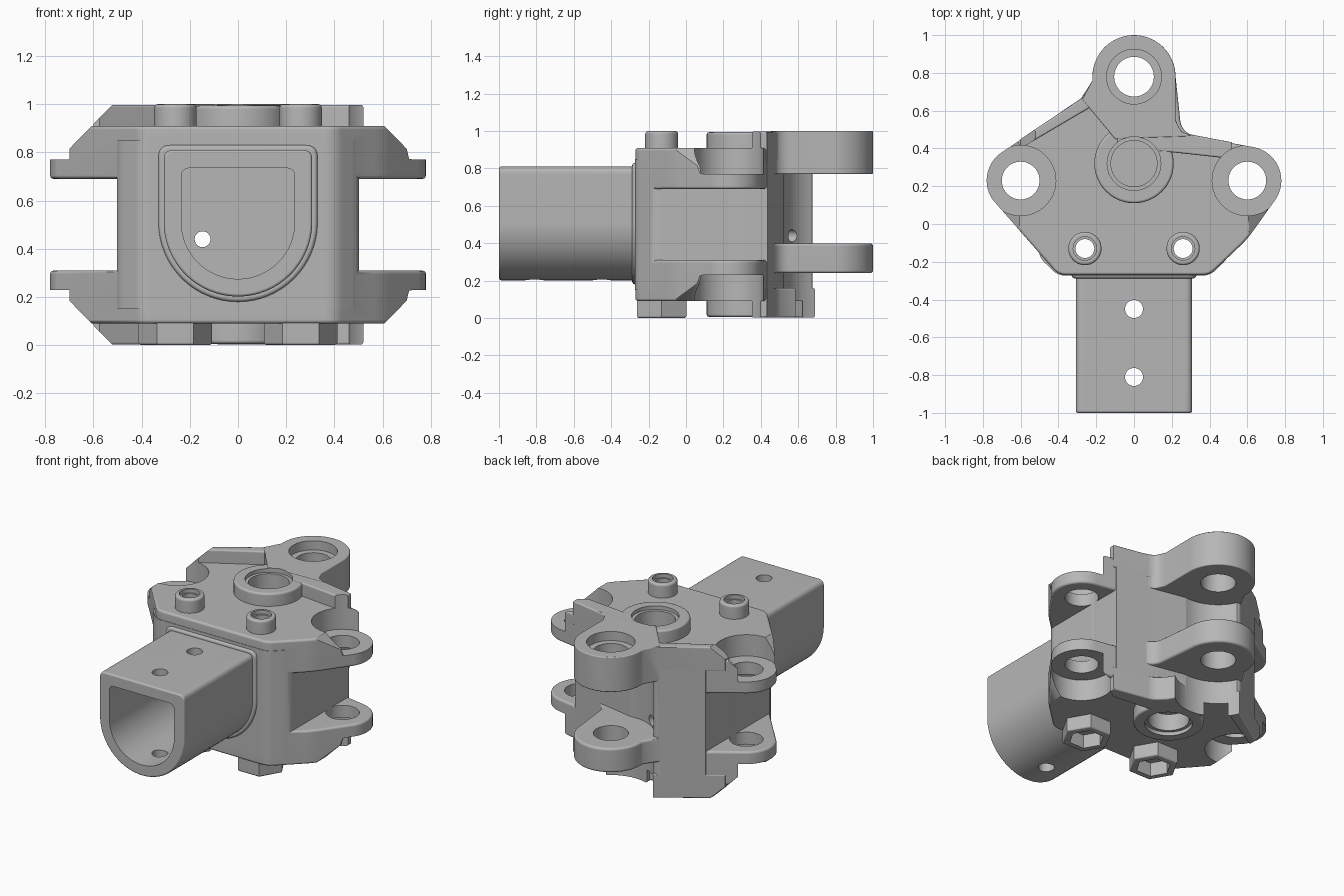
import bpy, bmesh
from math import sin, cos, pi, radians
from mathutils import Matrix, Vector

if "Cube" in bpy.data.objects:
    bpy.data.objects.remove(bpy.data.objects["Cube"], do_unlink=True)

grey = bpy.data.materials.new("cast metal grey")
grey.use_nodes = True
grey.diffuse_color = (0.47, 0.47, 0.47, 1)
grey.node_tree.nodes["Principled BSDF"].inputs["Base Color"].default_value = (0.47, 0.47, 0.47, 1)


def arc(cx, cy, r, a0, a1, n=20):
    return [(cx + r * cos(radians(a0 + (a1 - a0) * i / n)),
             cy + r * sin(radians(a0 + (a1 - a0) * i / n))) for i in range(n + 1)]


def circle(cx, cy, r, n=48):
    return [(cx + r * cos(2 * pi * i / n), cy + r * sin(2 * pi * i / n)) for i in range(n)]


def rounded(points, n=6):
    """Round every corner that carries a third value, its setback."""
    out = []
    for i, p in enumerate(points):
        c = Vector(p[:2])
        if len(p) == 2:
            out.append(c)
            continue
        a = Vector(points[i - 1][:2]) - c
        b = Vector(points[(i + 1) % len(points)][:2]) - c
        a, b = c + a.normalized() * p[2], c + b.normalized() * p[2]
        for k in range(n + 1):
            t = k / n
            out.append(a * (1 - t) ** 2 + c * 2 * t * (1 - t) + b * t * t)
    return out


def prism(name, points, z0, z1, bevel=0.0, along_y=False):
    """Extrude an outline; along_y turns (x, z) outlines so depth runs to -y."""
    bm = bmesh.new()
    pts = rounded(points)
    low = [bm.verts.new((p[0], p[1], z0)) for p in pts]
    top = [bm.verts.new((p[0], p[1], z1)) for p in pts]
    caps = [bm.faces.new(low), bm.faces.new(top)]
    for i in range(len(pts)):
        j = (i + 1) % len(pts)
        bm.faces.new((low[i], low[j], top[j], top[i]))
    bmesh.ops.recalc_face_normals(bm, faces=bm.faces)
    if bevel:
        edges = list({e for f in caps for e in f.edges})
        bmesh.ops.bevel(bm, geom=edges, offset=bevel, segments=3, profile=0.5,
                        affect='EDGES', clamp_overlap=True)
    if along_y:
        bmesh.ops.transform(bm, matrix=Matrix.Rotation(pi / 2, 4, 'X'), verts=bm.verts)
    me = bpy.data.meshes.new(name)
    bm.to_mesh(me)
    bm.free()
    ob = bpy.data.objects.new(name, me)
    bpy.context.scene.collection.objects.link(ob)
    return ob


def combine(target, other, operation, keep=False):
    mod = target.modifiers.new("join", 'BOOLEAN')
    mod.operation, mod.solver, mod.object = operation, 'EXACT', other
    deps = bpy.context.evaluated_depsgraph_get()
    mesh = bpy.data.meshes.new_from_object(target.evaluated_get(deps))
    target.modifiers.clear()
    target.data = mesh
    if not keep:
        bpy.data.objects.remove(other, do_unlink=True)


def span(z0, z1, flip):
    return (1 - z1, 1 - z0) if flip else (z0, z1)


def d_shape(r, top, corner):
    return [(r, top, corner), (-r, top, corner)] + arc(0, 0.51, r, 180, 360, 32)


# Central column
body = prism("bracket_body", [
    (-0.402, -0.273, 0.04), (0.402, -0.273, 0.04), (0.503, -0.176, 0.04), (0.503, 0.436),
    (0.26, 0.478), (0.0, 0.53), (-0.25, 0.684, 0.03), (-0.503, 0.515), (-0.503, -0.176, 0.04)],
    0.15, 0.85)

# Flanges, raised rims and centre bosses, above and below
flange = ([(-0.4, -0.27, 0.04), (0.4, -0.27, 0.04), (0.6, -0.08, 0.05)]
          + arc(0.6, 0.23, 0.18, -33, 80) + [(0.26, 0.475), (0.0, 0.53), (-0.25, 0.68, 0.03)]
          + arc(-0.6, 0.23, 0.18, 125, 213))
rim = [(0.2, 0.38, 0.03), (0.52, 0.345), (0.52, 0.432), (0.26, 0.482, 0.03), (0.2, 0.54),
       (0.1, 0.7), (-0.2, 0.72), (-0.25, 0.685), (-0.6, 0.45), (-0.6, 0.4),
       (-0.2, 0.635, 0.04), (-0.09, 0.56, 0.04), (-0.09, 0.4)]
for flip in (False, True):
    combine(body, prism("flange", flange, *span(0.69, 0.91, flip), 0.015), 'UNION')
    combine(body, prism("rim", rim, *span(0.84, 0.997, flip), 0.01), 'UNION')
    combine(body, prism("centre_boss", circle(0, 0.32, 0.21), *span(0.83, 0.994, flip), 0.014), 'UNION')

# Rear lugs
upper_lug = ([(-0.1, 0.45), (0.32, 0.465), (0.25, 0.485, 0.03), (0.22, 0.55)]
             + arc(0, 0.78, 0.22, 0, 185, 32) + [(-0.275, 0.66)])
lower_lug = ([(-0.25, 0.42), (0.34, 0.45), (0.25, 0.5, 0.05)]
             + arc(0, 0.78, 0.22, 0, 185, 32) + [(-0.29, 0.65)])
lugs = [prism("upper_rear_lug", upper_lug, 0.77, 1.0, 0.015),
        prism("lower_rear_lug", lower_lug, 0.24, 0.4, 0.015)]

# Bolt bosses on top, hexagonal nut seats below, collar for the socket
bosses = []
for x in (-0.26, 0.26):
    bosses.append(prism("bolt_boss", circle(x, -0.13, 0.088), 0.85, 1.0, 0.015))
    bosses.append(prism("nut_seat", circle(x, -0.13, 0.152, 6), 0.0, 0.2, 0.012))
bosses.append(prism("socket_collar", d_shape(0.33, 0.83, 0.05), 0.2, 0.288, 0.015, True))

# Clearance around the rear lugs is cut before the lugs go on
for z0, z1 in ((-0.1, 0.241), (0.399, 0.771)):
    combine(body, prism("rear_relief", circle(0, 0.78, 0.26), z0, z1), 'DIFFERENCE')
for part in lugs + bosses:
    combine(body, part, 'UNION')

# Side lugs: sloped shoulders, spot faces and pin holes
for s in (-1, 1):
    for flip in (False, True):
        slope = [(0.5, 1.02), (0.7, 0.815), (0.71, 0.772), (0.9, 0.772), (0.9, 1.1), (0.5, 1.1)]
        slope = [(s * x, 1 - z if flip else z) for x, z in slope]
        combine(body, prism("shoulder_cut", slope, -0.7, 0.5, 0, True), 'DIFFERENCE')
        combine(body, prism("spot_face", circle(s * 0.6, 0.23, 0.186),
                            *span(0.77, 1.1, flip)), 'DIFFERENCE')
    combine(body, prism("pin_hole", circle(s * 0.6, 0.23, 0.1), -0.1, 1.1), 'DIFFERENCE')
    combine(body, prism("bolt_hole", circle(s * 0.26, -0.13, 0.05, 32), -0.1, 1.1), 'DIFFERENCE')
    combine(body, prism("bolt_recess", circle(s * 0.26, -0.13, 0.062, 32), 0.975, 1.1), 'DIFFERENCE')
    combine(body, prism("nut_recess", circle(s * 0.26, -0.13, 0.105, 6), -0.1, 0.09), 'DIFFERENCE')

# Rear pin hole and blind centre bores
combine(body, prism("rear_pin_hole", circle(0, 0.78, 0.105), -0.1, 1.1), 'DIFFERENCE')
combine(body, prism("rear_recess", circle(0, 0.78, 0.145), 0.94, 1.1), 'DIFFERENCE')
for flip in (False, True):
    combine(body, prism("bore_recess", circle(0, 0.32, 0.142), *span(0.97, 1.1, flip)), 'DIFFERENCE')
    combine(body, prism("bore", circle(0, 0.32, 0.122), *span(0.86, 1.1, flip)), 'DIFFERENCE')

# Drain hole through the column
combine(body, prism("drain_hole", circle(-0.147, 0.44, 0.033, 24), -0.9, 0.4, 0, True), 'DIFFERENCE')

# Socket tube with cavity and cross holes
tube = prism("socket_tube", d_shape(0.308, 0.81, 0.04), 0.23, 1.0, 0.012, True)
cavity = prism("cavity", d_shape(0.235, 0.735, 0.035), 0.2, 1.1, 0, True)
combine(body, cavity, 'DIFFERENCE', keep=True)
combine(tube, cavity, 'DIFFERENCE')
for y in (-0.45, -0.81):
    combine(tube, prism("cross_hole", circle(0, y, 0.048, 32), -0.1, 1.1), 'DIFFERENCE')

# Finish: one material, smooth shading with crisp edges
for ob in (body, tube):
    ob.data.materials.clear()
    ob.data.materials.append(grey)
    for poly in ob.data.polygons:
        poly.material_index = 0
    bpy.ops.object.select_all(action='DESELECT')
    ob.select_set(True)
    bpy.context.view_layer.objects.active = ob
    bpy.ops.object.shade_smooth_by_angle(angle=radians(35))
    normals = ob.modifiers.new("even_normals", 'WEIGHTED_NORMAL')
    normals.keep_sharp = True
